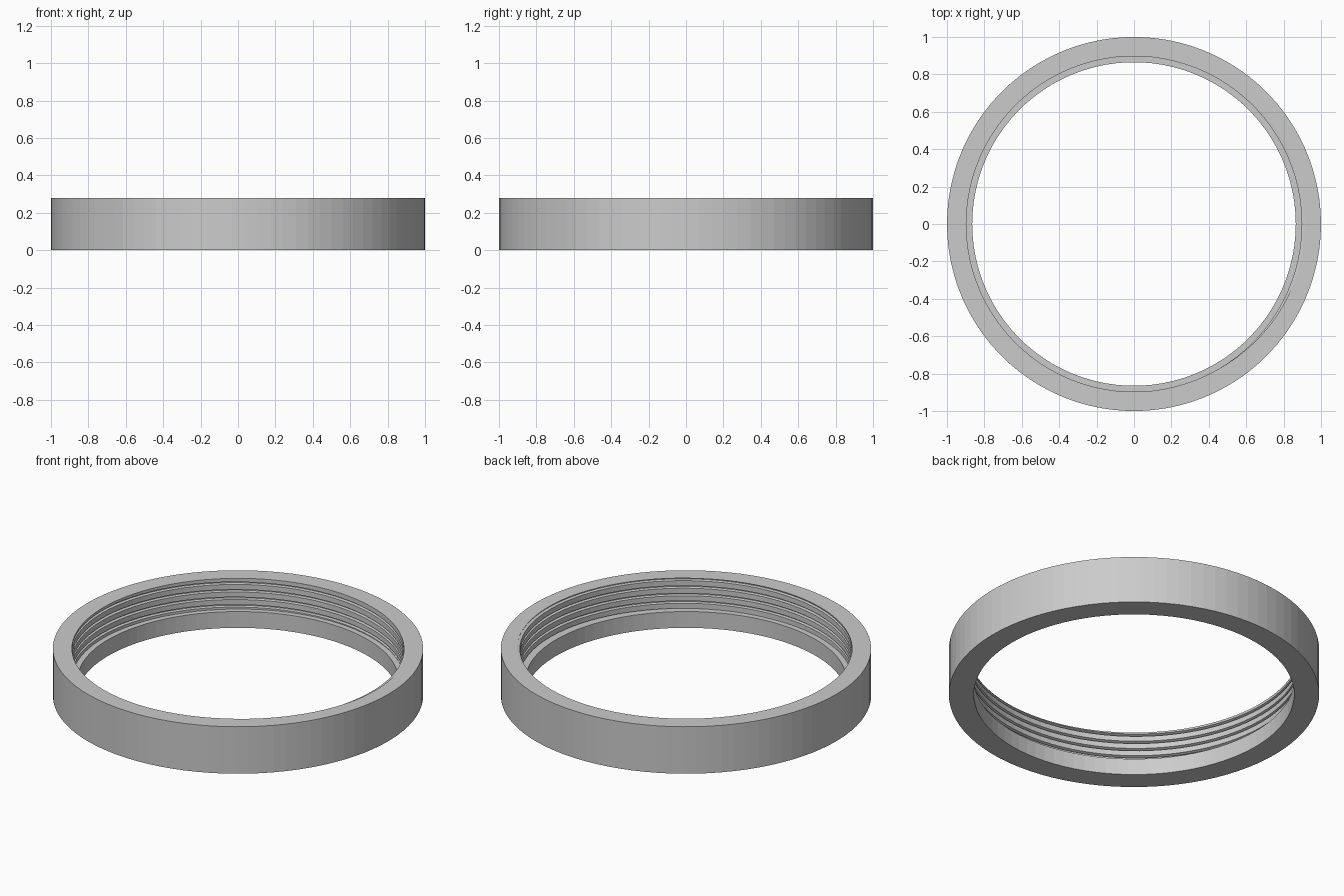
import bpy
import bmesh
import math

cube = bpy.data.objects.get("Cube")
if cube:
    bpy.data.objects.remove(cube, do_unlink=True)

SEGMENTS = 90
OUTER, BORE = 1.0, 0.865
HEIGHT, LEDGE = 0.28, 0.097
CREST, ROOT = 0.897, 0.914
PITCH = 0.045
TURNS = 7

# Thread profile: turn angle in degrees and radius, over one pitch
PROFILE = [(-60, CREST), (-12, ROOT), (34, ROOT), (56, CREST), (300, CREST)]


def thread_radius(angle, z):
    """Radius of the threaded wall at a turn angle and height."""
    phase = (angle - (z - HEIGHT) / PITCH * 360 + 60) % 360 - 60
    for (a, ra), (b, rb) in zip(PROFILE, PROFILE[1:]):
        if phase <= b:
            return ra + (rb - ra) * (phase - a) / (b - a)
    return CREST


def section(angle):
    """Closed cross-section of the ring as radius and height pairs."""
    points = [(OUTER, 0), (OUTER, HEIGHT), (thread_radius(angle, HEIGHT), HEIGHT)]
    for turn in range(1, -TURNS, -1):
        for start, radius in PROFILE[:-1]:
            z = HEIGHT + PITCH * (turn + (angle - start) / 360)
            if z > HEIGHT or z < LEDGE:
                z = min(max(z, LEDGE), HEIGHT)
                radius = thread_radius(angle, z)
            points.append((radius, z))
    points.append((thread_radius(angle, LEDGE), LEDGE))
    return points + [(BORE, LEDGE), (BORE, 0)]


# Sweep the section around the axis, following the helix
bm = bmesh.new()
columns = []
for i in range(SEGMENTS + 1):
    angle = 360 * i / SEGMENTS
    c, s = math.cos(math.radians(angle)), math.sin(math.radians(angle))
    columns.append([bm.verts.new((r * c, r * s, z)) for r, z in section(angle)])
for left, right in zip(columns, columns[1:]):
    count = len(left)
    for j in range(count):
        k = (j + 1) % count
        bm.faces.new((left[j], right[j], right[k], left[k]))

# Close the seam and drop the rows flattened at the thread ends
bmesh.ops.remove_doubles(bm, verts=bm.verts, dist=0.00002)
bmesh.ops.dissolve_degenerate(bm, edges=bm.edges, dist=0.00002)
bmesh.ops.recalc_face_normals(bm, faces=bm.faces)

mesh = bpy.data.meshes.new("threaded_ring")
bm.to_mesh(mesh)
bm.free()
ring = bpy.data.objects.new("threaded_ring", mesh)
bpy.context.collection.objects.link(ring)

# Plain grey material
grey = bpy.data.materials.new("plain_grey")
grey.use_nodes = True
colour = (0.6, 0.6, 0.6, 1)
grey.diffuse_color = colour
grey.node_tree.nodes["Principled BSDF"].inputs["Base Color"].default_value = colour
mesh.materials.append(grey)
